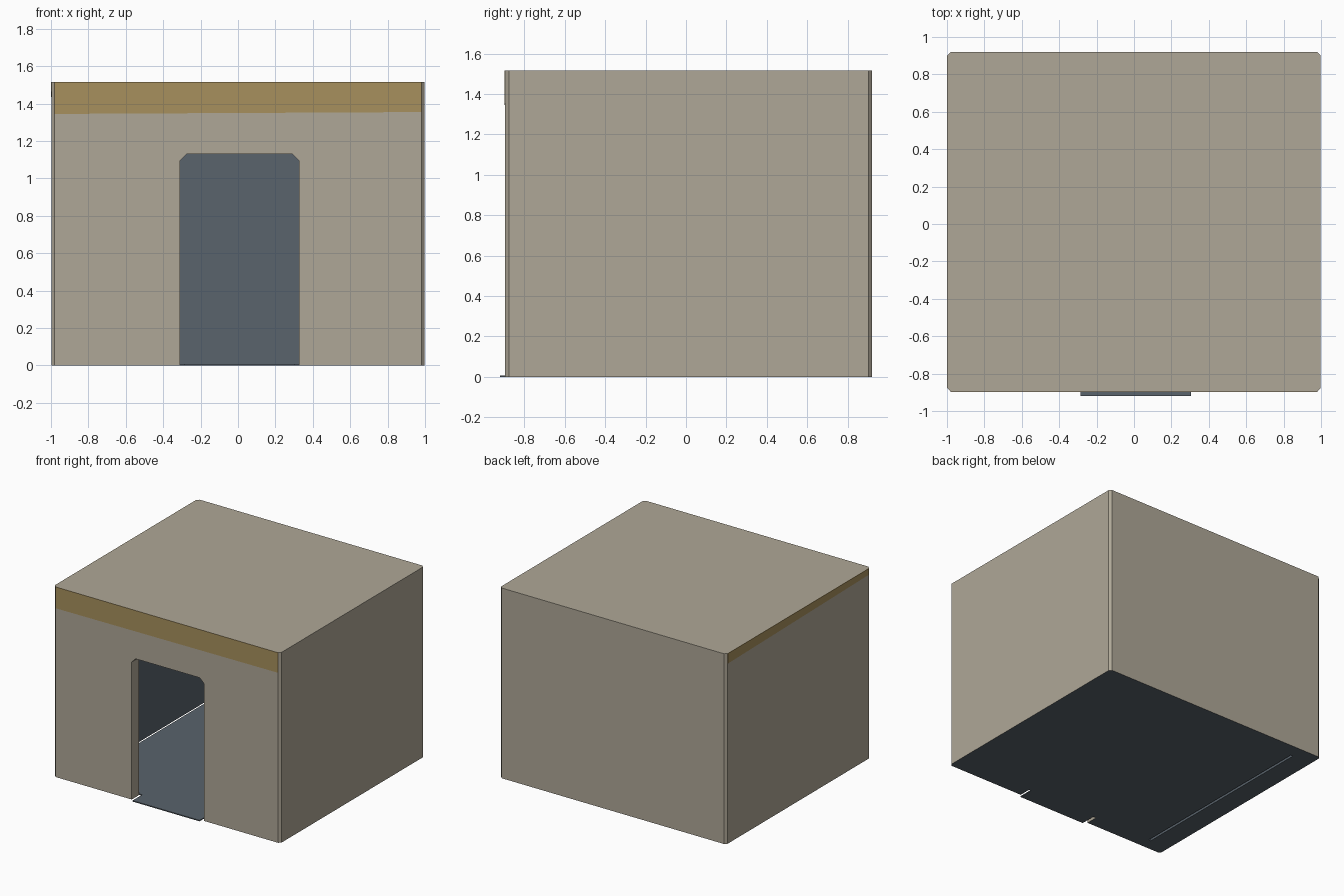
import bpy, bmesh
from mathutils import Vector

if "Cube" in bpy.data.objects:
    bpy.data.objects.remove(bpy.data.objects["Cube"])


def material(name, color):
    m = bpy.data.materials.new(name)
    m.diffuse_color = (*color, 1)
    m.use_nodes = True
    m.node_tree.nodes["Principled BSDF"].inputs["Base Color"].default_value = m.diffuse_color
    return m


TAN = material("plaster", (0.43, 0.39, 0.31))
BLUE = material("slate", (0.10, 0.125, 0.15))
GOLD = material("ochre", (0.39, 0.28, 0.11))


def prism(name, pts, depth, mat):
    """Extrude a closed 3D outline along a depth vector."""
    bm = bmesh.new()
    face = bm.faces.new([bm.verts.new(p) for p in pts])
    ext = bmesh.ops.extrude_face_region(bm, geom=[face])
    new = [v for v in ext["geom"] if isinstance(v, bmesh.types.BMVert)]
    bmesh.ops.translate(bm, verts=new, vec=Vector(depth))
    bmesh.ops.recalc_face_normals(bm, faces=bm.faces)
    me = bpy.data.meshes.new(name)
    bm.to_mesh(me)
    bm.free()
    me.materials.append(mat)
    ob = bpy.data.objects.new(name, me)
    bpy.context.collection.objects.link(ob)
    return ob


def box(name, x0, x1, y0, y1, z0, z1, mat):
    return prism(name, [(x0, y0, z0), (x1, y0, z0), (x1, y1, z0), (x0, y1, z0)],
                 (0, 0, z1 - z0), mat)


def chamfered_rect(x0, x1, y0, y1, c):
    return [(x0 + c, y0), (x1 - c, y0), (x1, y0 + c), (x1, y1 - c),
            (x1 - c, y1), (x0 + c, y1), (x0, y1 - c), (x0, y0 + c)]


# Outer walls and roof
H = 1.515
shell = prism("room_shell",
              [(x, y, 0) for x, y in chamfered_rect(-0.998, 0.998, -0.895, 0.92, 0.018)],
              (0, 0, H), TAN)

# Room interior and chamfered doorway cutters
room = box("room_cutter", -0.83, 0.89, -0.80, 0.81, -0.1, 1.42, BLUE)
L, R, T, c = -0.31, 0.325, 1.13, 0.035
door = prism("door_cutter",
             [(L, -1, -0.1), (R, -1, -0.1), (R, -1, T - c), (R - c, -1, T),
              (L + c, -1, T), (L, -1, T - c)], (0, 0.4, 0), TAN)

bpy.context.view_layer.objects.active = shell
for cutter in (room, door):
    mod = shell.modifiers.new(cutter.name, "BOOLEAN")
    mod.operation = "DIFFERENCE"
    mod.solver = "EXACT"
    mod.material_mode = "TRANSFER"
    mod.object = cutter
    bpy.ops.object.modifier_apply(modifier=mod.name)
    bpy.data.objects.remove(cutter)

# Slate underside of the walls
slots = list(shell.data.materials)
for p in shell.data.polygons:
    if p.normal.z < -0.9 and p.center.z < 0.01:
        p.material_index = slots.index(BLUE)

# Floor sheet with a threshold tongue through the doorway
prism("floor", [(-0.81, -0.80, 0), (-0.285, -0.80, 0), (-0.285, -0.92, 0),
                (0.305, -0.92, 0), (0.305, -0.80, 0), (0.89, -0.80, 0),
                (0.89, 0.81, 0), (-0.81, 0.81, 0)], (0, 0, 0.008), BLUE)

# Painted bands under the roof line, front and left
prism("front_band", [(-0.98, -0.897, 1.345), (0.98, -0.897, 1.355),
                     (0.98, -0.897, H), (-0.98, -0.897, H)], (0, 0.004, 0), GOLD)
prism("left_band", [(-1.0, -0.877, 1.465), (-1.0, 0.902, 1.435),
                    (-1.0, 0.902, H), (-1.0, -0.877, H)], (0.004, 0, 0), GOLD)
